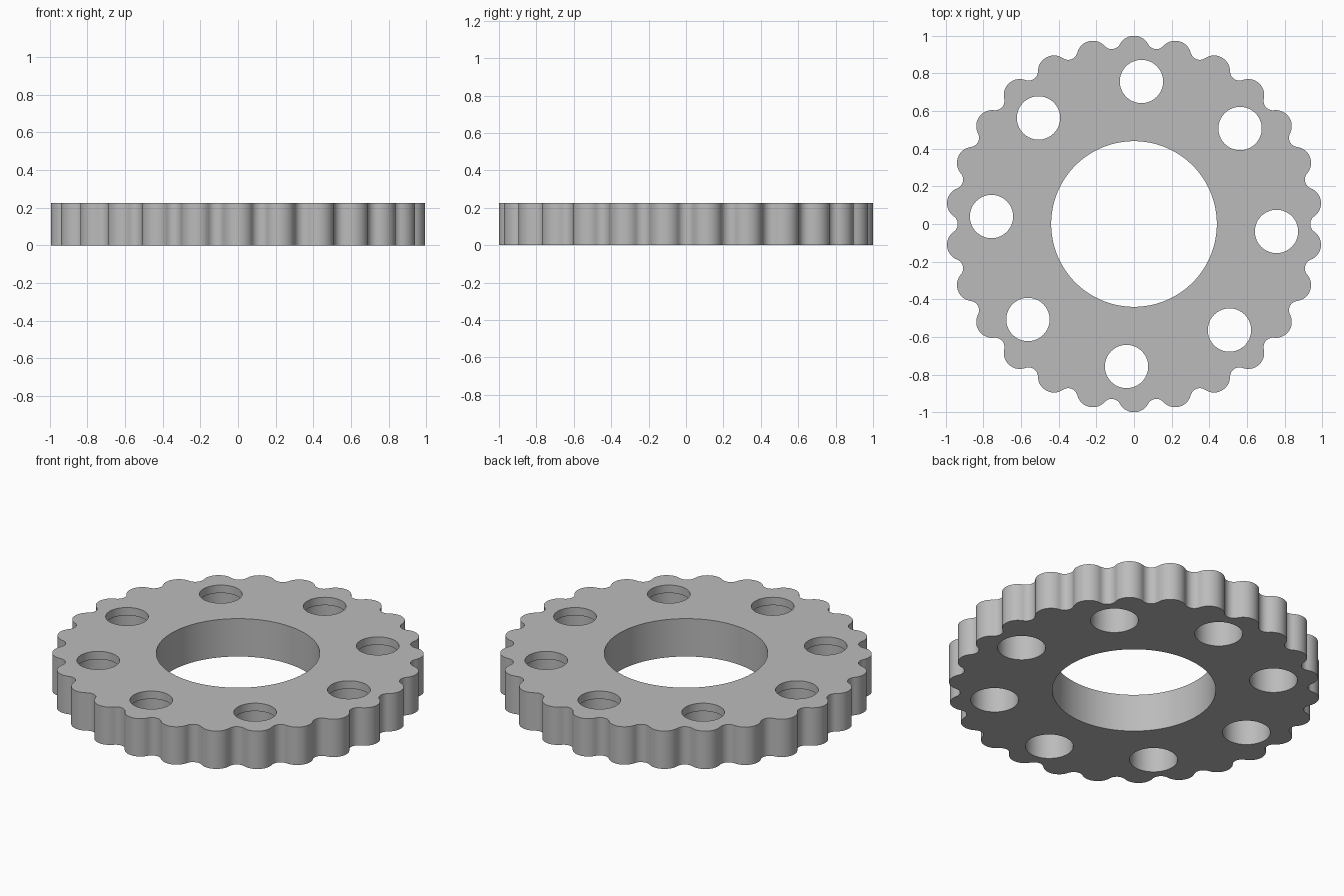
import bpy, bmesh, math
from mathutils import Vector

cube = bpy.data.objects.get("Cube")
if cube:
    bpy.data.objects.remove(cube, do_unlink=True)

LOBES, HOLES = 26, 8
THICK = 0.225
LOBE_R, VALLEY_R = 0.085, 0.05
BORE_R, HOLE_R, POCKET_R = 0.44, 0.115, 0.129
HOLE_RING, LIP = 0.758, 0.047

grey = bpy.data.materials.new("plain_grey")
grey.use_nodes = True
colour = (0.5, 0.5, 0.5, 1)
grey.diffuse_color = colour
grey.node_tree.nodes["Principled BSDF"].inputs["Base Color"].default_value = colour


def polar(r, a):
    return Vector((r * math.cos(a), r * math.sin(a)))


def prism(name, outline, z0, z1):
    """Extrude a closed 2D outline from z0 to z1."""
    bm = bmesh.new()
    face = bm.faces.new([bm.verts.new((p.x, p.y, z0)) for p in outline])
    top = bmesh.ops.extrude_face_region(bm, geom=[face])["geom"]
    verts = [v for v in top if isinstance(v, bmesh.types.BMVert)]
    bmesh.ops.translate(bm, verts=verts, vec=(0, 0, z1 - z0))
    bmesh.ops.recalc_face_normals(bm, faces=bm.faces)
    mesh = bpy.data.meshes.new(name)
    bm.to_mesh(mesh)
    bm.free()
    mesh.materials.append(grey)
    obj = bpy.data.objects.new(name, mesh)
    bpy.context.collection.objects.link(obj)
    return obj


def circle(r, n, centre=Vector((0, 0))):
    return [centre + polar(r, math.tau * i / n) for i in range(n)]


def scalloped_outline(steps=8):
    """Round lobes joined by tangent round valleys."""
    half = math.pi / LOBES
    lobe_ring = 1 - LOBE_R
    # Distance of the valley centre that makes both arcs touch
    valley_ring = lobe_ring * math.cos(half) + math.sqrt(
        (LOBE_R + VALLEY_R) ** 2 - (lobe_ring * math.sin(half)) ** 2)
    link = polar(valley_ring, half) - Vector((lobe_ring, 0))
    sweep = math.atan2(link.y, link.x)
    turn = sweep - half
    points = []
    for k in range(LOBES):
        a = math.pi / 2 + 2 * half * k
        for i in range(-steps, steps + 1):
            points.append(polar(lobe_ring, a) + polar(LOBE_R, a + sweep * i / steps))
        for i in range(-steps + 1, steps):
            b = a + half
            points.append(polar(valley_ring, b) + polar(VALLEY_R, b + math.pi - turn * i / steps))
    return points


# Scalloped disc
disc = prism("scalloped_disc", scalloped_outline(), 0, THICK)

# Central bore, and stepped pin holes that are wider below a thin upper lip
cutters = [prism("bore_cutter", circle(BORE_R, 128), -0.1, THICK + 0.1)]
for k in range(HOLES):
    centre = polar(HOLE_RING, math.radians(-3) + math.tau * k / HOLES)
    cutters.append(prism("pin_hole_cutter", circle(HOLE_R, 64, centre), 0.1, THICK + 0.1))
    cutters.append(prism("pin_pocket_cutter", circle(POCKET_R, 64, centre), -0.1, THICK - LIP))

for cutter in cutters:
    cutter.hide_render = True
    mod = disc.modifiers.new("cut", 'BOOLEAN')
    mod.operation = 'DIFFERENCE'
    mod.solver = 'EXACT'
    mod.object = cutter

# Bake the cuts and discard the cutters
depsgraph = bpy.context.evaluated_depsgraph_get()
result = bpy.data.meshes.new_from_object(disc.evaluated_get(depsgraph))
disc.modifiers.clear()
disc.data = result
result.materials.clear()
result.materials.append(grey)
for face in result.polygons:
    face.material_index = 0
for cutter in cutters:
    bpy.data.objects.remove(cutter, do_unlink=True)

# Smooth walls with sharp rims
bpy.ops.object.select_all(action='DESELECT')
disc.select_set(True)
bpy.context.view_layer.objects.active = disc
bpy.ops.object.shade_smooth_by_angle(angle=math.radians(30))
